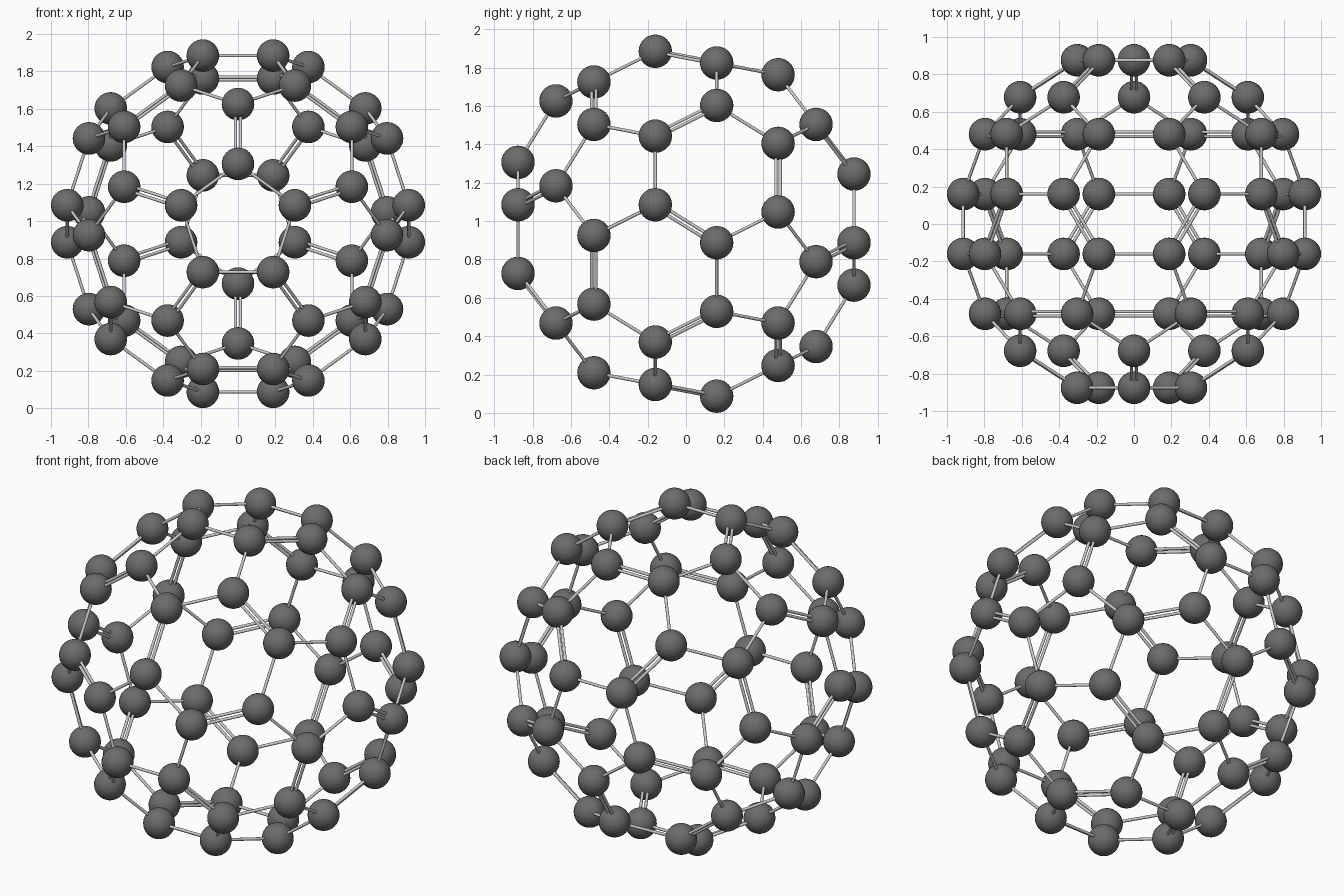
import bpy
from math import sin, cos, pi, sqrt
from mathutils import Vector

if "Cube" in bpy.data.objects:
    bpy.data.objects.remove(bpy.data.objects["Cube"])

BALL_R = 0.087
ROD_R = 0.0085
GAP = 0.0135      # half spacing of the paired rods

# Icosahedron guide points: five-fold axis along y, front ring pointing up
h, r = 1 / sqrt(5), 2 / sqrt(5)
ico = [Vector((0, -1, 0)), Vector((0, 1, 0))]
for i in range(5):
    a = 2 * pi * i / 5
    ico.append(Vector((r * sin(a), -h, r * cos(a))))
    ico.append(Vector((r * sin(a + pi / 5), h, r * cos(a + pi / 5))))

# Truncation: each guide edge gives two atoms joined by a double bond
atoms, doubles = [], []
for i in range(12):
    for j in range(i + 1, 12):
        if (ico[i] - ico[j]).length < 1.2:
            atoms += [ico[i].lerp(ico[j], 1 / 3), ico[i].lerp(ico[j], 2 / 3)]
            doubles.append((len(atoms) - 2, len(atoms) - 1))

scale = (1 - BALL_R) / max(p.x for p in atoms)
atoms = [p * scale for p in atoms]
edge = (atoms[0] - atoms[1]).length
singles = [(i, j) for i in range(60) for j in range(i + 1, 60)
           if (atoms[i] - atoms[j]).length < edge * 1.1 and (i, j) not in doubles]
lift = Vector((0, 0, BALL_R - min(p.z for p in atoms)))


def place(name, mesh, loc, rot=None):
    ob = bpy.data.objects.new(name, mesh)
    ob.location = loc + lift
    if rot:
        ob.rotation_euler = rot.to_euler()
    bpy.context.collection.objects.link(ob)


def template(name):
    # Keep the smooth-shaded mesh, drop the temporary object
    ob = bpy.context.object
    bpy.ops.object.shade_smooth_by_angle()
    mesh = ob.data
    mesh.name = name
    mesh.use_fake_user = True
    bpy.data.objects.remove(ob)
    return mesh


grey = bpy.data.materials.new("dark_grey")
grey.diffuse_color = (0.15, 0.15, 0.15, 1)
grey.use_nodes = True
grey.node_tree.nodes["Principled BSDF"].inputs["Base Color"].default_value = grey.diffuse_color

bpy.ops.mesh.primitive_uv_sphere_add(segments=32, ring_count=16, radius=BALL_R)
ball = template("atom_ball")
ball.materials.append(grey)
bpy.ops.mesh.primitive_cylinder_add(vertices=16, radius=ROD_R, depth=edge)
rod = template("bond_rod")

# Atoms
for n, p in enumerate(atoms):
    place(f"atom_{n + 1}", ball, p)


# Bonds: single rods around pentagons, paired rods between hexagons
def bond(name, a, b, offset):
    d = b - a
    mid = (a + b) / 2
    side = d.cross(mid).normalized() * offset
    place(name, rod, mid + side, d.to_track_quat('Z', 'Y'))


for n, (i, j) in enumerate(singles):
    bond(f"single_bond_{n + 1}", atoms[i], atoms[j], 0)
for n, (i, j) in enumerate(doubles):
    for tag, s in (("a", 1), ("b", -1)):
        bond(f"double_bond_{n + 1}{tag}", atoms[i], atoms[j], s * GAP)
